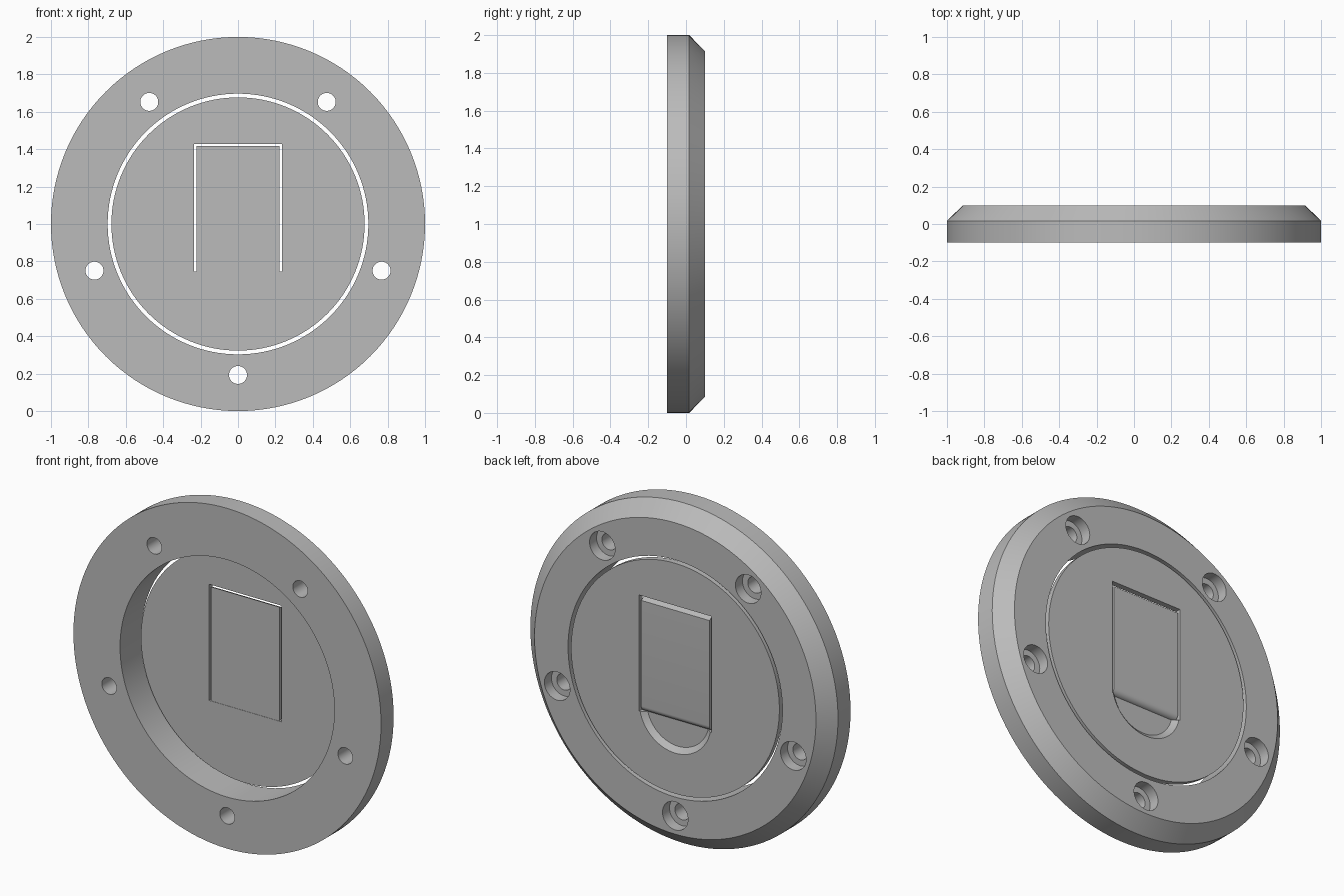
import bpy, bmesh, math
from mathutils import Matrix, Vector

old = bpy.data.objects.get("Cube")
if old:
    bpy.data.objects.remove(old, do_unlink=True)

grey = bpy.data.materials.new("plain_grey")
grey.use_nodes = True
grey.diffuse_color = (0.5, 0.5, 0.5, 1)
grey.node_tree.nodes["Principled BSDF"].inputs["Base Color"].default_value = (0.5, 0.5, 0.5, 1)

FRONT, BACK, MID = -0.1, 0.1, 1.0      # plate faces and centre height
DISC_FRONT = 0.066


def finish(name, bm):
    bmesh.ops.recalc_face_normals(bm, faces=bm.faces)
    mesh = bpy.data.meshes.new(name)
    bm.to_mesh(mesh)
    bm.free()
    mesh.materials.append(grey)
    obj = bpy.data.objects.new(name, mesh)
    bpy.context.collection.objects.link(obj)
    return obj


def cylinder(name, r_front, r_back, y0, y1, x=0, z=MID, sides=128):
    bm = bmesh.new()
    place = Matrix.Translation((x, (y0 + y1) / 2, z)) @ Matrix.Rotation(-math.pi / 2, 4, 'X')
    bmesh.ops.create_cone(bm, cap_ends=True, segments=sides, radius1=r_front,
                          radius2=r_back, depth=y1 - y0, matrix=place)
    return finish(name, bm)


def lathe(name, profile, steps=128):
    bm = bmesh.new()
    verts = [bm.verts.new((r, y, MID)) for r, y in profile]
    edges = [bm.edges.new((v, verts[i - 1])) for i, v in enumerate(verts)]
    bmesh.ops.spin(bm, geom=verts + edges, cent=(0, 0, MID), axis=(0, 1, 0),
                   angle=math.tau, steps=steps)
    bmesh.ops.remove_doubles(bm, verts=bm.verts, dist=1e-4)
    return finish(name, bm)


def extrude_x(name, half_width, profile):
    bm = bmesh.new()
    face = bm.faces.new([bm.verts.new((-half_width, y, z)) for y, z in profile])
    new = bmesh.ops.extrude_face_region(bm, geom=[face])["geom"]
    moved = [g for g in new if isinstance(g, bmesh.types.BMVert)]
    bmesh.ops.translate(bm, verts=moved, vec=Vector((2 * half_width, 0, 0)))
    return finish(name, bm)


def activate(obj):
    bpy.ops.object.select_all(action='DESELECT')
    obj.select_set(True)
    bpy.context.view_layer.objects.active = obj


def cut(obj, cutter):
    activate(obj)
    mod = obj.modifiers.new("cut", 'BOOLEAN')
    mod.operation, mod.solver, mod.object = 'DIFFERENCE', 'EXACT', cutter
    bpy.ops.object.modifier_apply(modifier=mod.name)
    bpy.data.objects.remove(cutter, do_unlink=True)


# Outer ring with a chamfered back rim
ring = lathe("outer_ring", [(0.697, FRONT), (1, FRONT), (1, 0.017), (0.915, BACK), (0.697, BACK)])

# Five counterbored screw holes
for i in range(5):
    a = -math.pi / 2 + i * math.tau / 5
    x, z = 0.807 * math.cos(a), MID + 0.807 * math.sin(a)
    cut(ring, cylinder("hole", 0.048, 0.048, -0.2, 0.2, x, z, 48))
    cut(ring, cylinder("counterbore", 0.083, 0.083, 0.035, 0.2, x, z, 48))

# Thin centre disc with a rectangular opening and a sloped finger scoop
disc = cylinder("centre_disc", 0.677, 0.677, DISC_FRONT, BACK)
cut(disc, extrude_x("opening", 0.235, [(0, 0.745), (0.2, 0.745), (0.2, 1.428), (0, 1.428)]))
cut(disc, cylinder("scoop", 0.203, 0.236, 0.074, 0.102, 0, 0.795, 64))

# Flap with a bevelled top and a rounded bottom edge
r = BACK - DISC_FRONT
bottom = [(DISC_FRONT + r * math.sin(t * math.pi / 16), 0.746 + r * (1 - math.cos(t * math.pi / 16)))
          for t in range(9)]
flap = extrude_x("flap", 0.222, bottom + [(BACK, 1.4), (DISC_FRONT, 1.416)])

for obj in (ring, disc, flap):
    activate(obj)
    bpy.ops.object.shade_smooth_by_angle(angle=math.radians(30))
